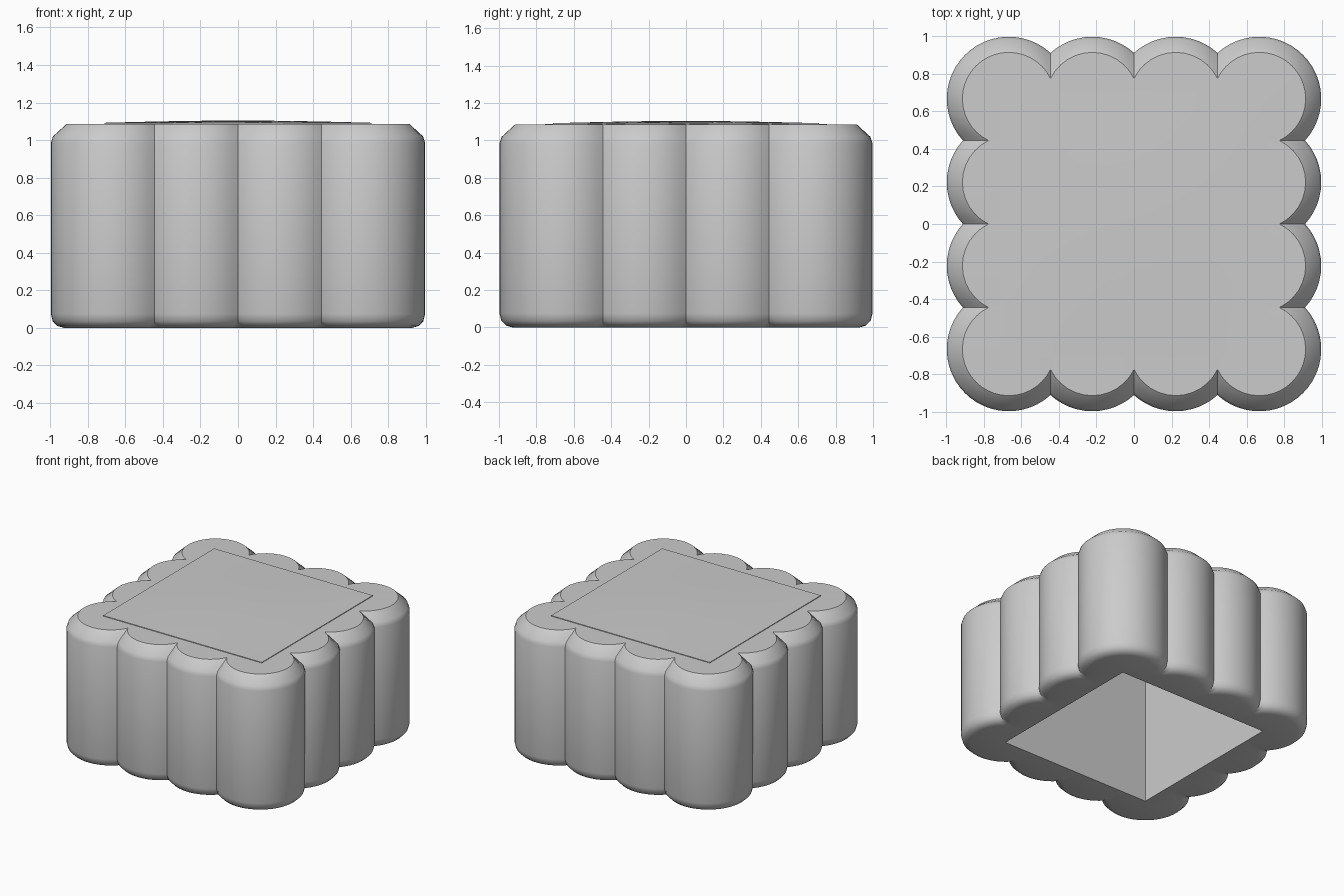
import bpy, bmesh, math

if "Cube" in bpy.data.objects:
    bpy.data.objects.remove(bpy.data.objects["Cube"])

C = 0.667          # lobe centre distance from the middle on each side
HALF = C / 3       # half spacing between neighbouring lobes
INNER = 0.67       # half width of the hollow underside
ARC = 12           # segments in a lobe arc

def finish(name, bm):
    bmesh.ops.remove_doubles(bm, verts=bm.verts, dist=1e-5)
    bmesh.ops.recalc_face_normals(bm, faces=bm.faces)
    mesh = bpy.data.meshes.new(name)
    bm.to_mesh(mesh)
    bm.free()
    obj = bpy.data.objects.new(name, mesh)
    bpy.context.collection.objects.link(obj)
    bpy.ops.object.select_all(action='DESELECT')
    obj.select_set(True)
    bpy.context.view_layer.objects.active = obj
    bpy.ops.object.shade_smooth_by_angle(angle=math.radians(35))
    return obj

def outline(r):
    """Scalloped outline: four sides, each a corner lobe and two side lobes."""
    pts = []
    a = math.asin(HALF / r)
    q = math.pi / 2
    lobes = ((C, -a, q + a, ARC * 2), (HALF, q - a, q + a, ARC), (-HALF, q - a, q + a, ARC))
    for side in range(4):
        c, s = math.cos(side * q), math.sin(side * q)
        for cx, a0, a1, n in lobes:
            for i in range(n):
                t = a0 + (a1 - a0) * i / n
                x, y = cx + r * math.cos(t), C + r * math.sin(t)
                pts.append((x * c - y * s, x * s + y * c))
    return pts

def clamped(r):
    return [(max(-INNER, min(INNER, x)), max(-INNER, min(INNER, y))) for x, y in outline(r)]

# Hollow padded body: inner ceiling, inner wall, rounded rim, columns, top bevel, deck
bm = bmesh.new()
levels = [(clamped(0.26), 1.075), (clamped(0.26), 0.004)]
for r, z in ((0.26, 0.0), (0.295, 0.01), (0.32, 0.035), (0.33, 0.075),
             (0.33, 0.985), (0.318, 1.02), (0.247, 1.085)):
    levels.append((outline(r), z))
levels.append((clamped(0.247), 1.087))
rings = [[bm.verts.new((x, y, z)) for x, y in pts] for pts, z in levels]
for low, high in zip(rings, rings[1:]):
    for i in range(len(low)):
        j = (i + 1) % len(low)
        bm.faces.new((low[i], low[j], high[j], high[i]))
for z in (1.075, 1.087):
    bm.faces.new([bm.verts.new((x * INNER, y * INNER, z))
                  for x, y in ((-1, -1), (1, -1), (1, 1), (-1, 1))])
finish("padded_body", bm)

# Thin, slightly crowned seat panel
bm = bmesh.new()
bmesh.ops.create_grid(bm, x_segments=12, y_segments=12, size=0.71)
for v in bm.verts:
    fx = math.cos(v.co.x / 0.71 * math.pi / 2)
    fy = math.cos(v.co.y / 0.71 * math.pi / 2)
    v.co.z = 1.092 + 0.012 * fx * fy
edges = [e for e in bm.edges if e.is_boundary]
skirt = bmesh.ops.extrude_edge_only(bm, edges=edges)["geom"]
for v in skirt:
    if isinstance(v, bmesh.types.BMVert):
        v.co.z = 1.08
finish("seat_panel", bm)
